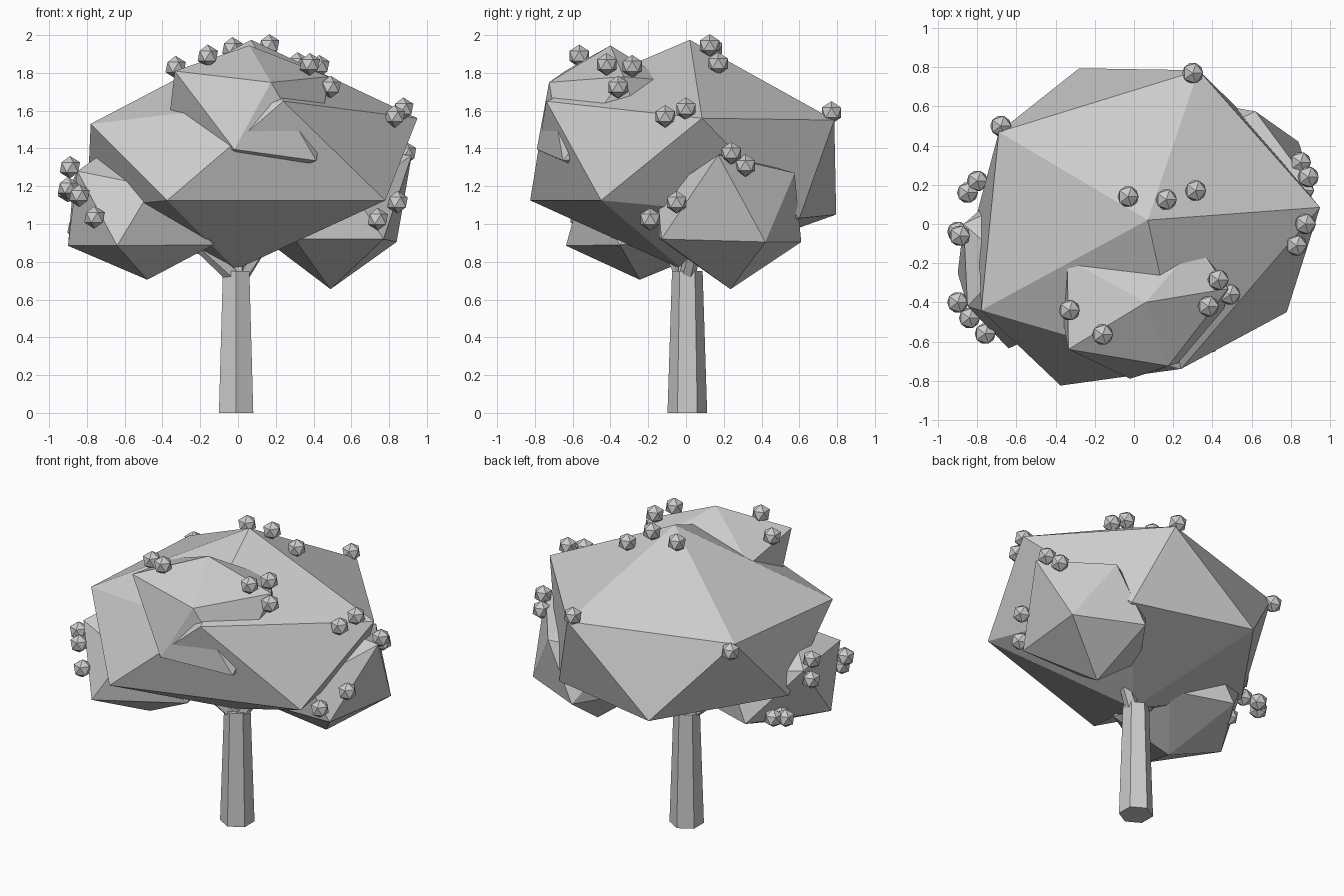
import bpy, bmesh
from mathutils import Vector


def finish(bm, name):
    bmesh.ops.recalc_face_normals(bm, faces=bm.faces)
    me = bpy.data.meshes.new(name)
    bm.to_mesh(me)
    bm.free()
    ob = bpy.data.objects.new(name, me)
    bpy.context.collection.objects.link(ob)
    return ob


def clump(name, points):
    """Faceted leaf mass: convex hull of a pushed-about icosahedron."""
    bm = bmesh.new()
    for p in points:
        bm.verts.new(p)
    bmesh.ops.convex_hull(bm, input=bm.verts)
    loose = [v for v in bm.verts if not v.link_faces]
    bmesh.ops.delete(bm, geom=loose, context='VERTS')
    return finish(bm, name)


def limb(name, a, b, r1, r2, sides=6):
    """Tapered prism from a to b."""
    a, b = Vector(a), Vector(b)
    d = b - a
    bm = bmesh.new()
    bmesh.ops.create_cone(bm, cap_ends=True, segments=sides,
                          radius1=r1, radius2=r2, depth=d.length)
    ob = finish(bm, name)
    ob.location = (a + b) / 2
    if d.xy.length > 1e-4:
        ob.rotation_euler = d.to_track_quat('Z', 'Y').to_euler()
    return ob


# Trunk and branches
limb("trunk", (-0.01, 0.007, 0), (-0.01, 0.007, 0.75), 0.105, 0.081)
for i, tip in enumerate([(-0.3, -0.14, 0.97), (0.2, 0.08, 1.0), (-0.01, -0.02, 1.0)]):
    limb(f"branch_{i + 1}", (tip[0] * 0.06, tip[1] * 0.06, 0.72), tip, 0.045, 0.03)

# Main crown: top, upper ring, lower ring, bottom
clump("main_crown", [
    (0.07, 0.02, 1.975),
    (-0.78, -0.44, 1.53), (0.24, -0.74, 1.65), (0.95, 0.085, 1.56),
    (0.33, 0.785, 1.55), (-0.69, 0.47, 1.55),
    (-0.375, -0.825, 1.125), (0.78, -0.45, 1.125), (0.52, 0.6, 1.03),
    (-0.28, 0.795, 1.05), (-0.8, 0.06, 1.08),
    (-0.01, -0.02, 0.76)])

# Smaller clumps growing out of the crown
clump("front_top_clump", [
    (0.06, -0.4, 1.945),
    (0.175, -0.725, 1.75), (0.48, -0.33, 1.78), (0.32, -0.1, 1.76),
    (-0.34, -0.18, 1.74), (-0.335, -0.64, 1.81),
    (-0.02, -0.79, 1.395), (0.415, -0.65, 1.335), (0.43, -0.2, 1.4),
    (-0.05, 0.0, 1.4), (-0.38, -0.4, 1.42),
    (0.05, -0.38, 1.2)])
clump("left_clump", [
    (-0.64, -0.2, 1.43),
    (-0.85, -0.42, 1.28), (-0.45, -0.55, 1.2), (-0.2, -0.15, 1.2),
    (-0.45, 0.2, 1.2), (-0.87, 0.0, 1.24),
    (-0.9, -0.25, 0.885), (-0.64, -0.635, 0.885), (-0.13, -0.35, 0.89),
    (-0.2, 0.1, 0.9), (-0.6, 0.23, 0.9),
    (-0.48, -0.245, 0.705)])
clump("right_clump", [
    (0.58, 0.2, 1.38),
    (0.92, 0.17, 1.365), (0.62, 0.575, 1.27), (0.25, 0.4, 1.2),
    (0.25, 0.0, 1.2), (0.62, -0.15, 1.15),
    (0.77, -0.13, 0.92), (0.84, 0.42, 0.905), (0.42, 0.61, 0.905),
    (0.14, 0.22, 0.92), (0.3, -0.14, 0.92),
    (0.49, 0.235, 0.655)])

# Fruit
fruit = [
    (-0.16, -0.565, 1.89), (-0.33, -0.44, 1.83), (0.43, -0.285, 1.835),
    (0.38, -0.42, 1.845), (0.49, -0.36, 1.725), (-0.03, 0.14, 1.93),
    (0.165, 0.125, 1.945), (0.315, 0.17, 1.85), (0.3, 0.77, 1.59),
    (-0.68, 0.5, 1.51), (0.83, -0.11, 1.57), (0.875, 0.0, 1.61),
    (0.89, 0.24, 1.375), (0.85, 0.315, 1.31), (0.845, -0.05, 1.115),
    (0.74, -0.19, 1.025), (-0.9, -0.4, 1.19), (-0.84, -0.48, 1.15),
    (-0.76, -0.56, 1.035), (-0.89, -0.06, 1.3), (-0.9, -0.04, 1.175),
    (-0.85, 0.16, 0.98), (-0.8, 0.22, 0.99), (-0.72, 0.04, 0.94)]
for i, p in enumerate(fruit):
    bm = bmesh.new()
    bmesh.ops.create_icosphere(bm, subdivisions=1, radius=0.06)
    finish(bm, f"fruit_{i + 1}").location = p
